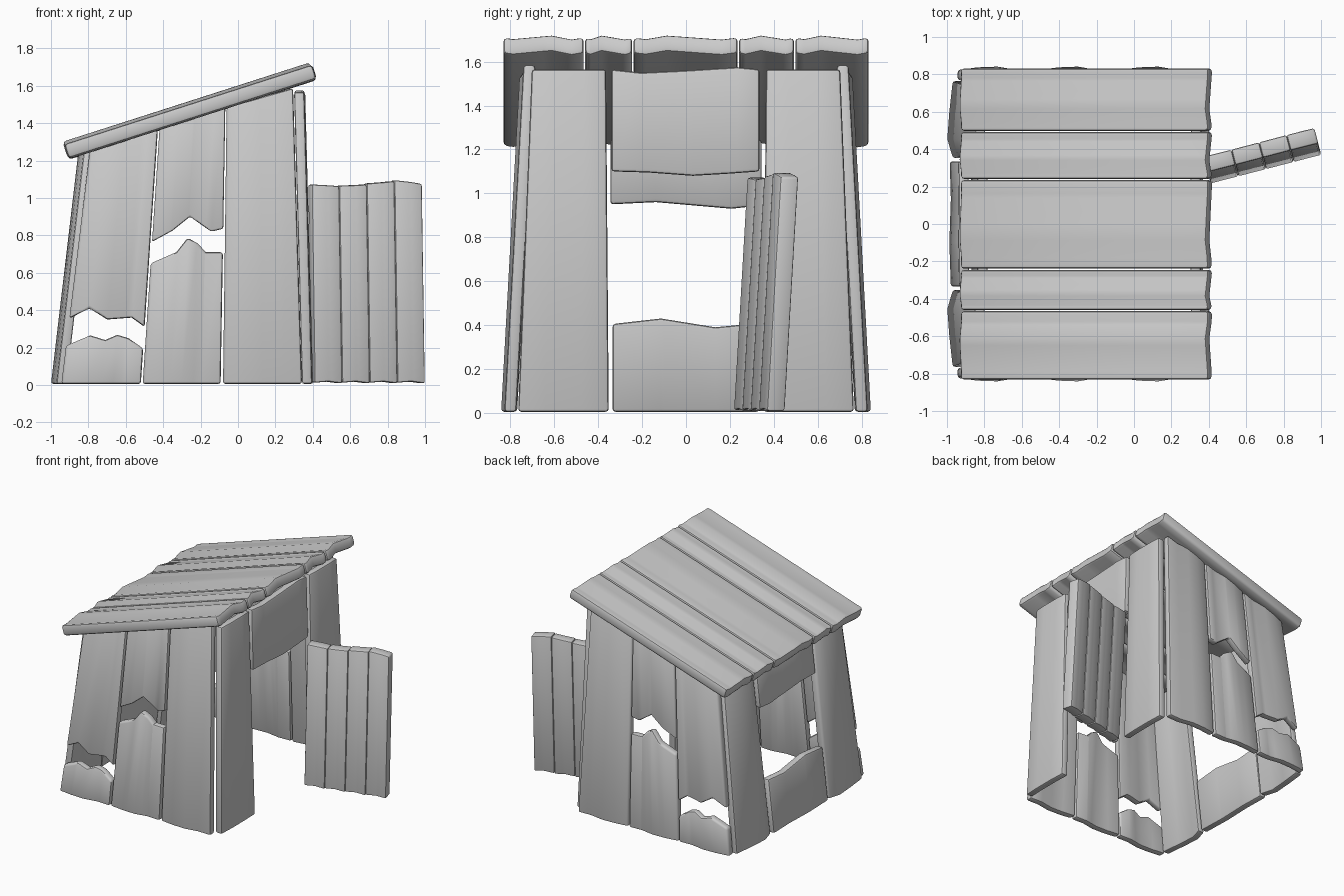
import bpy, bmesh, math
from mathutils import Vector

if "Cube" in bpy.data.objects:
    bpy.data.objects.remove(bpy.data.objects["Cube"])


def lerp(pts, u):
    for (a, p), (b, q) in zip(pts, pts[1:]):
        if u <= b:
            return p + (q - p) * (u - a) / (b - a)
    return pts[-1][1]


# One warped plank: place(s, z, d) maps width, length and depth into the model.
# edges = (left at base, left slope, right at base, right slope)
def board(name, place, edges, lo, hi, bulge, thick=0.055, bevel=0.014):
    cols = sorted({u for p in (lo, hi, bulge) for u, _ in p})
    l0, lk, r0, rk = edges
    bm = bmesh.new()
    rings = []
    for u in cols:
        d = lerp(bulge, u)
        ring = []
        for z, t in ((lerp(lo, u), 1), (lerp(hi, u), 1), (lerp(hi, u), -1), (lerp(lo, u), -1)):
            left, right = l0 + lk * z, r0 + rk * z
            ring.append(bm.verts.new(place(left + (right - left) * u, z, d + t * thick / 2)))
        rings.append(ring)
    for a, b in zip(rings, rings[1:]):
        for i in range(4):
            j = (i + 1) % 4
            bm.faces.new((a[i], a[j], b[j], b[i]))
    bm.faces.new(rings[0])
    bm.faces.new(rings[-1])
    bmesh.ops.recalc_face_normals(bm, faces=bm.faces)
    sharp = [e for e in bm.edges if e.calc_face_angle(0) > math.radians(48)]
    bmesh.ops.bevel(bm, geom=sharp, offset=bevel, segments=2, profile=0.5,
                    affect='EDGES', clamp_overlap=True)
    me = bpy.data.meshes.new(name)
    bm.to_mesh(me)
    bm.free()
    ob = bpy.data.objects.new(name, me)
    bpy.context.collection.objects.link(ob)
    bpy.ops.object.select_all(action='DESELECT')
    ob.select_set(True)
    bpy.context.view_layer.objects.active = ob
    bpy.ops.object.shade_smooth_by_angle(angle=math.radians(40))


def flat(z, z2=None):
    return [(0, z), (1, z if z2 is None else z2)]


GROUND = flat(0.005)
WAVE = [(0, -0.006), (0.25, 0.008), (0.5, 0.012), (0.75, -0.006), (1, -0.002)]


def right_wall(s, z, d):
    return Vector((0.371 - 0.027 * z + d, s, z))


def back_wall(s, z, d):
    return Vector((-0.958 + 0.118 * z - d, s, z))


for sy, tag in ((-1, 'front'), (1, 'rear')):
    # Leaning side walls, two of the three planks snapped
    def side(s, z, d):
        return Vector((s, sy * (0.803 - 0.055 * z + d), z))

    ea = (-0.945, 0.122, -0.52, 0.067)
    eb = (-0.51, 0.066, -0.093, 0.017)
    ec = (-0.08, 0.013, 0.342, -0.03)
    board(tag + '_snapped_plank_a_lower', side, ea, GROUND,
          [(0, 0.21), (0.3, 0.265), (0.5, 0.24), (0.65, 0.268), (0.8, 0.25), (1, 0.195)], WAVE)
    board(tag + '_snapped_plank_a_upper', side, ea,
          [(0, 0.355), (0.25, 0.41), (0.5, 0.35), (0.82, 0.36), (1, 0.31)],
          flat(1.25, 1.365), WAVE)
    board(tag + '_snapped_plank_b_lower', side, eb, GROUND,
          [(0, 0.65), (0.35, 0.71), (0.5, 0.787), (0.65, 0.755), (0.76, 0.71), (1, 0.71)], WAVE)
    board(tag + '_snapped_plank_b_upper', side, eb,
          [(0, 0.765), (0.28, 0.825), (0.52, 0.9), (0.83, 0.82), (1, 0.835)],
          flat(1.37, 1.48), WAVE)
    board(tag + '_side_plank_c', side, ec, GROUND, flat(1.485, 1.587), WAVE)

    # Planks beside the doorway and at the back corners
    uprights = (0.352 * sy, 0.008 * sy, 0.765 * sy, -0.04 * sy)
    board(tag + '_doorway_plank', right_wall, uprights, GROUND, flat(1.565),
          [(0, -0.002), (0.3, 0.003), (0.7, 0.003), (1, -0.002)])
    board(tag + '_back_corner_plank', back_wall, uprights, GROUND, flat(1.245),
          [(0, -0.015), (0.25, 0.015), (0.6, 0.004), (1, -0.014)])

# Lintel over the doorway, and the two boards framing the back window
board('door_lintel', right_wall, (-0.34, 0, 0.335, 0),
      [(0, 1.1), (0.25, 1.095), (0.55, 1.08), (0.8, 1.09), (1, 1.1)],
      [(0, 1.565), (0.2, 1.55), (0.5, 1.56), (0.85, 1.575), (1, 1.565)], flat(0))
board('back_window_upper_board', back_wall, (-0.345, 0, 0.345, 0),
      [(0, 0.95), (0.3, 0.96), (0.55, 0.945), (0.8, 0.93), (1, 0.945)], flat(1.245),
      [(0, -0.006), (0.35, 0.004), (0.7, -0.004), (1, 0.002)])
board('back_window_lower_board', back_wall, (-0.335, 0, 0.335, 0), GROUND,
      [(0, 0.405), (0.33, 0.43), (0.7, 0.39), (1, 0.41)],
      [(0, -0.004), (0.35, 0.004), (0.7, -0.004), (1, 0.002)])


# Sloping roof planks
SLOPE = math.atan(0.3208)


def roof(s, z, d):
    return Vector((z - math.sin(SLOPE) * d, s, 1.25 + 0.3208 * (z + 0.92) + math.cos(SLOPE) * d))


ends = [-0.835, -0.463, -0.242, 0.238, 0.495, 0.835]
crest = [0.6, 0.35, 0.32, 0.4, 0.35]
for i, (a, b) in enumerate(zip(ends, ends[1:])):
    c = crest[i]
    board('roof_plank_%d' % (i + 1), roof, (a + 0.003, 0, b - 0.003, 0),
          [(0, -0.918), (0.5, -0.922), (1, -0.918)],
          [(0, 0.408), (c, 0.4), (0.8, 0.405), (1, 0.41)],
          [(0, 0), (0.12, -0.006), (c, 0.013), (0.85, -0.008), (1, 0.0)], 0.08, 0.018)

# Open door of four planks, swung outwards
SWING = math.radians(14.5)


def door(s, z, d):
    return Vector((0.40 - 0.015 * z + math.cos(SWING) * s - math.sin(SWING) * d,
                   0.257 + 0.058 * z + math.sin(SWING) * s + math.cos(SWING) * d, z))


tops = [(1.072, 1.063), (1.065, 1.072), (1.077, 1.09), (1.095, 1.075)]
for i, (t0, t1) in enumerate(tops):
    board('door_plank_%d' % (i + 1), door, (0.1525 * i, 0, 0.1525 * (i + 1), 0),
          [(0, 0.012), (0.5, 0.018), (1, 0.008)],
          [(0, t0), (0.6, (t0 + t1) / 2), (1, t1)], flat(0), 0.085, 0.011)
